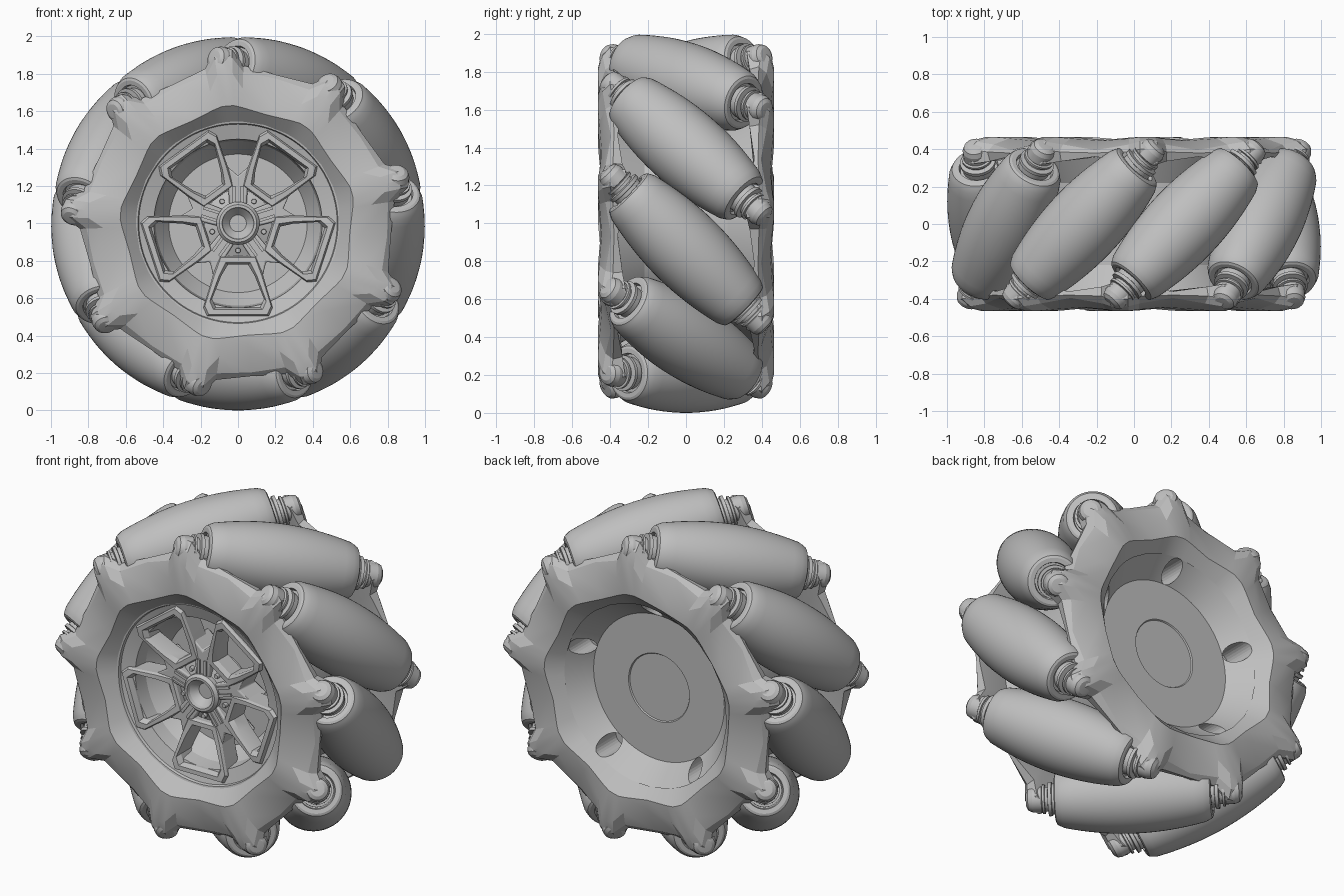
import bpy, bmesh, math
from mathutils import Matrix

cube = bpy.data.objects.get("Cube")
if cube:
    bpy.data.objects.remove(cube, do_unlink=True)

grey = bpy.data.materials.new("plain_grey")
grey.use_nodes = True
grey.diffuse_color = (0.52, 0.52, 0.52, 1)
grey.node_tree.nodes["Principled BSDF"].inputs["Base Color"].default_value = grey.diffuse_color

CENTRE = Matrix.Translation((0, 0, 1))
made = []


def turn(deg, axis="Y"):
    return Matrix.Rotation(math.radians(deg), 4, axis)


def move(x, y, z):
    return Matrix.Translation((x, y, z))


def mesh_from(name, bm):
    bmesh.ops.remove_doubles(bm, verts=bm.verts, dist=0.0001)
    bmesh.ops.recalc_face_normals(bm, faces=bm.faces)
    mesh = bpy.data.meshes.new(name)
    bm.to_mesh(mesh)
    bm.free()
    mesh.materials.append(grey)
    return mesh


def place(name, mesh, matrix=Matrix(), bevel=0):
    ob = bpy.data.objects.new(name, mesh)
    bpy.context.collection.objects.link(ob)
    ob.matrix_world = CENTRE @ matrix
    if bevel:
        mod = ob.modifiers.new("bevel", "BEVEL")
        mod.width, mod.segments = bevel, 2
    made.append(ob)
    return ob


def revolve(name, profile, steps=64):
    """Spin (radius, y) points around the y axis."""
    bm = bmesh.new()
    vs = [bm.verts.new((r, y, 0)) for r, y in profile]
    es = [bm.edges.new(p) for p in zip(vs, vs[1:])]
    bmesh.ops.spin(bm, geom=vs + es, cent=(0, 0, 0), axis=(0, 1, 0),
                   angle=math.tau, steps=steps, use_merge=True)
    return mesh_from(name, bm)


def loft(name, rings, closed=True, caps=False):
    """Bridge equal rings of points; closed joins the last to the first."""
    bm = bmesh.new()
    rows = [[bm.verts.new(p) for p in ring] for ring in rings]
    pairs = list(zip(rows, rows[1:])) + ([(rows[-1], rows[0])] if closed else [])
    for a, b in pairs:
        for i in range(len(a)):
            j = (i + 1) % len(a)
            bm.faces.new((a[i], a[j], b[j], b[i]))
    if caps:
        bm.faces.new(rows[0])
        bm.faces.new(rows[-1])
    return mesh_from(name, bm)


def prism(name, outline, y0, y1):
    return loft(name, [[(x, y, z) for x, z in outline] for y in (y0, y1)], False, True)


# Hub body: front rim recess, drum and rear bowl in one profile
hub = place("hub_body", revolve("hub_body", [
    (0, -.16), (.37, -.16), (.44, -.26), (.45, -.345), (.53, -.37), (.535, -.385),
    (.55, -.388), (.6, -.41), (.64, -.36), (.56, -.22), (.56, .22), (.64, .36),
    (.6, .41), (.55, .388), (.44, .26), (.205, .26), (.2, .253), (0, .253)], 96))

# Five drilled holes in the rear bowl
drill = revolve("hole_cutter", [(0, .18), (.055, .18), (.055, .55), (0, .55)], 24)
for k in range(5):
    cutter = place("hole_cutter", drill, turn(72 * k) @ move(0, 0, .495))
    cutter.hide_render = True
    cutter.hide_set(True)
    made.remove(cutter)
    mod = hub.modifiers.new("hole", "BOOLEAN")
    mod.object, mod.solver = cutter, "EXACT"

# Side plates: each row is a spoke of (r, y) points from inner lip to inner back,
# listed by its angle from the lug centre
LIP, FOOT = (.545, -.39), (.63, -.36)
SECTOR = {
    0: [LIP, (.63, -.465), (.82, -.465), (.9, -.445), (.945, -.4), (.925, -.32), FOOT],
    3: [LIP, (.63, -.465), (.80, -.465), (.885, -.44), (.93, -.4), (.915, -.32), FOOT],
    7: [LIP, (.62, -.462), (.72, -.457), (.81, -.425), (.845, -.385), (.83, -.335), FOOT],
    20: [LIP, (.6, -.45), (.66, -.445), (.8, -.395), (.82, -.38), (.815, -.36), FOOT]}
spokes = [(s * off, row) for off, row in SECTOR.items()
          for s in ((1,) if off in (0, 20) else (1, -1))]
spokes.sort(key=lambda o: o[0])


def plate_ring(n):
    pts = []
    for k in range(9):
        for off, row in spokes:
            a = math.radians(15 + 40 * k + off)
            r, y = row[n]
            pts.append((r * math.cos(a), y, r * math.sin(a)))
    return pts


plate = loft("side_plate", [plate_ring(n) for n in range(7)])
place("front_side_plate", plate)
place("back_side_plate", plate, turn(180, "Z"))

# Barrel rollers whose bulge follows the round outline of the wheel
AXIS_R, HALF = .79, .435


def barrel(s):
    return 1 - math.hypot(AXIS_R, s * math.sqrt(.5))


side = [(barrel(s), s) for s in [HALF * .9 * i / 8 for i in range(-8, 9)]]
end = [(.151, HALF - .02), (.143, HALF - .006), (.13, HALF), (.105, HALF),
       (.1, HALF - .02), (0, HALF - .02)]
roller = revolve("roller", [(r, -s) for r, s in reversed(end)] + side + end, 48)

# Axle with a collar and washer, and a rounded lug at each end
half_axle = [(.085, .38), (.085, .45), (.095, .453), (.095, .472), (.068, .475),
             (.068, .49), (.082, .492), (.082, .505), (.06, .507), (.06, .55), (0, .55)]
axle = revolve("axle", [(r, -s) for r, s in reversed(half_axle)] + half_axle, 32)
knob = revolve("lug_knob", [(0, .5), (.062, .5), (.072, .51), (.07, .56), (.06, .585),
                            (.04, .597), (0, .6)], 24)
for k in range(9):
    m = turn(40 * k - 20) @ move(0, 0, AXIS_R) @ turn(135, "Z")
    place("roller", roller, m)
    place("axle", axle, m)
    place("front_lug_knob", knob, m)
    place("back_lug_knob", knob, m @ turn(180, "Z"))

# Rim spokes: five open frames joined by five short arms
right = [(.1, .175), (.135, .28), (.185, .45), (.165, .495)]
outer = right + [(-x, z) for x, z in reversed(right)]


def level(d, y):
    """Frame outline inset by d, dished towards the hub."""
    pts = []
    for x, z in outer:
        rise = d if z < .2 else -d if z > .44 else 0
        pts.append((x - math.copysign(d, x), y - .12 * (z - .2), z + rise))
    return pts


frame = loft("spoke_frame", [level(0, -.22), level(0, -.335), level(.008, -.35),
                             level(.034, -.35), level(.046, -.32), level(.046, -.22)])
arm = prism("spoke_arm", [(-.045, .08), (.045, .08), (.055, .24), (.075, .32),
                          (0, .255), (-.075, .32), (-.055, .24)], -.342, -.18)
rib = prism("spoke_rib", [(-.008, .1), (.008, .1), (.008, .2), (-.008, .2)], -.351, -.33)
bolt = revolve("bolt", [(0, -.335), (.012, -.335), (.014, -.33), (.014, -.15)], 24)
for k in range(5):
    place("spoke_frame", frame, turn(180 + 72 * k))
    place("spoke_arm", arm, turn(72 * k), .008)
    for x in (-.022, .022):
        place("spoke_rib", rib, turn(72 * k) @ move(x, 0, 0))
    place("bolt", bolt, turn(180 + 72 * k) @ move(0, 0, .145))

# Centre boss with a cupped cap
place("centre_boss", revolve("centre_boss", [
    (0, -.31), (.045, -.31), (.08, -.35), (.085, -.37), (.1, -.37),
    (.115, -.352), (.115, -.325), (.18, -.3), (.18, -.15)], 48))

bpy.ops.object.select_all(action="DESELECT")
for ob in made:
    ob.select_set(True)
bpy.context.view_layer.objects.active = hub
bpy.ops.object.shade_smooth_by_angle(angle=math.radians(18))
